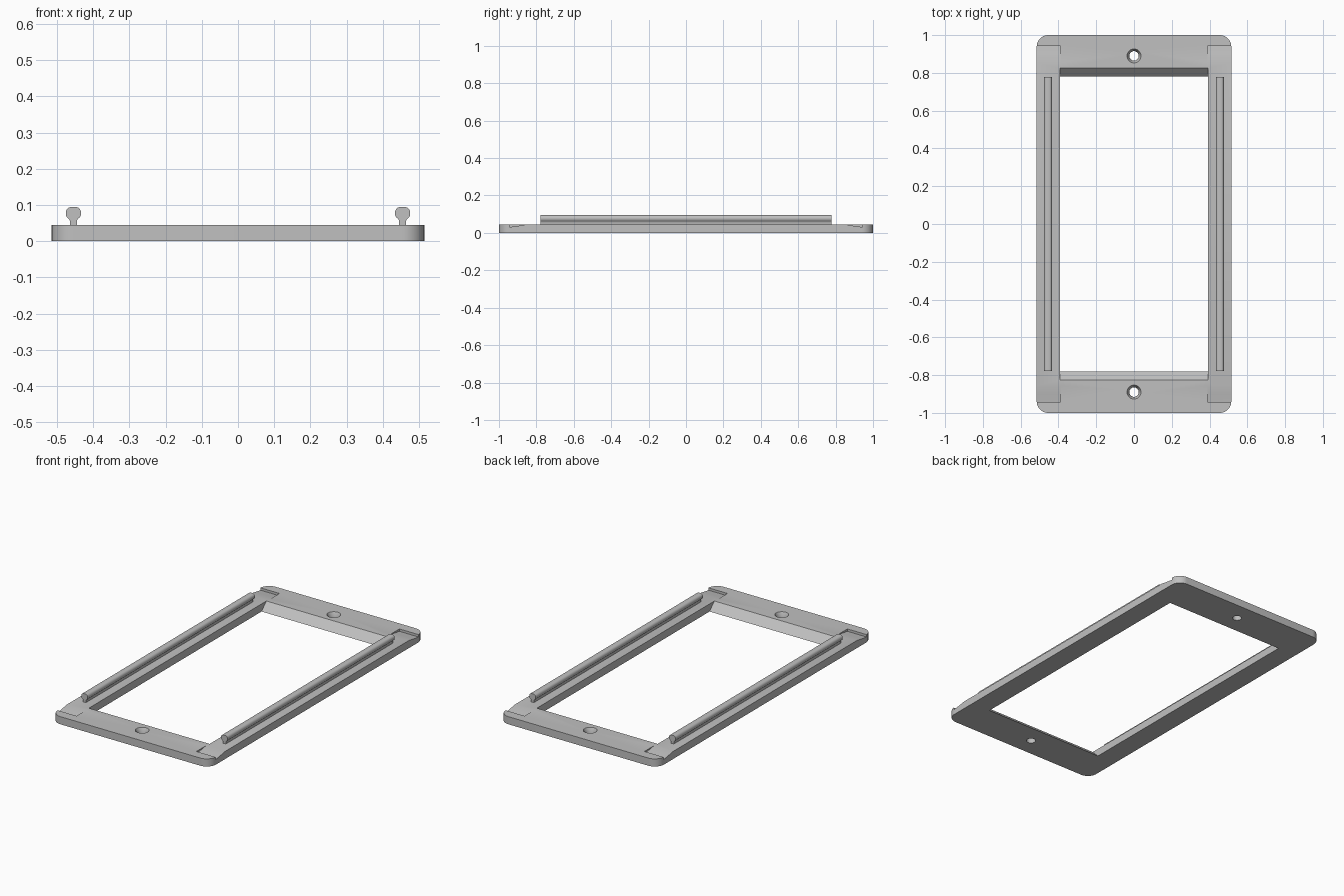
import bpy, bmesh, math
from mathutils import Vector

if "Cube" in bpy.data.objects:
    bpy.data.objects.remove(bpy.data.objects["Cube"])

grey = bpy.data.materials.new("light grey")
grey.diffuse_color = (0.53, 0.53, 0.53, 1)
grey.use_nodes = True
grey.node_tree.nodes["Principled BSDF"].inputs["Base Color"].default_value = grey.diffuse_color

T = 0.045            # plate thickness
HX, HY = 0.515, 1.0  # plate half sizes


def prism(name, ring, offset):
    """Solid made by sweeping a closed ring of 3D points along an offset."""
    bm = bmesh.new()
    face = bm.faces.new([bm.verts.new(p) for p in ring])
    new = bmesh.ops.extrude_face_region(bm, geom=[face])["geom"]
    bmesh.ops.translate(bm, vec=Vector(offset),
                        verts=[v for v in new if isinstance(v, bmesh.types.BMVert)])
    bmesh.ops.recalc_face_normals(bm, faces=bm.faces)
    mesh = bpy.data.meshes.new(name)
    bm.to_mesh(mesh)
    bm.free()
    mesh.materials.append(grey)
    obj = bpy.data.objects.new(name, mesh)
    bpy.context.collection.objects.link(obj)
    return obj


def activate(obj):
    bpy.ops.object.select_all(action='DESELECT')
    obj.select_set(True)
    bpy.context.view_layer.objects.active = obj


def cut(target, cutter):
    activate(target)
    mod = target.modifiers.new("cut", 'BOOLEAN')
    mod.operation = 'DIFFERENCE'
    mod.solver = 'EXACT'
    mod.object = cutter
    bpy.ops.object.modifier_apply(modifier=mod.name)
    bpy.data.objects.remove(cutter, do_unlink=True)


# Plate with rounded corners
R, N = 0.06, 10
outline = []
for i, (sx, sy) in enumerate([(1, 1), (-1, 1), (-1, -1), (1, -1)]):
    for k in range(N + 1):
        a = math.pi / 2 * (i + k / N)
        outline.append((sx * (HX - R) + R * math.cos(a),
                        sy * (HY - R) + R * math.sin(a), 0))
frame = prism("frame", outline, (0, 0, T))

# Window with sloping ends, wider at the top
slope, low, high = 0.045 / T, 0.78, 0.825
e = 0.02
window = [(-0.393, s * (y + slope * dz), z) for s, y, dz, z in
          [(-1, low, -e, -e), (1, low, -e, -e), (1, high, e, T + e), (-1, high, e, T + e)]]
cut(frame, prism("window_cutter", window, (0.786, 0, 0)))

for sy in (-1, 1):
    # Countersunk screw hole: bore, then cone
    for r1, r2, z1, z2 in [(0.025, 0.025, -0.02, T + 0.02),
                           (0.025, 0.049, 0.021, T + 0.024)]:
        bpy.ops.mesh.primitive_cone_add(vertices=32, radius1=r1, radius2=r2, depth=z2 - z1,
                                        location=(0, sy * 0.89, (z1 + z2) / 2))
        cut(frame, bpy.context.object)
    # Shallow ramped corner notches
    for x0 in (0.39, -0.59):
        ramp = [(x0, sy * y, z) for y, z in
                [(0.85, T + 0.001), (0.90, 0.037), (0.943, 0.031), (0.943, 0.08), (0.85, 0.08)]]
        cut(frame, prism("notch_cutter", ramp, (0.2, 0, 0)))

# Two snap rails with a rounded head on a narrow stem
half = [(0.0095, T - 0.005), (0.0095, 0.056), (0.012, 0.061), (0.0185, 0.067), (0.021, 0.073),
        (0.021, 0.081), (0.0185, 0.088), (0.013, 0.093), (0.007, 0.0945)]
profile = half + [(-x, z) for x, z in reversed(half)]
rails = [prism(side + "_rail", [(cx + x, -0.777, z) for x, z in profile], (0, 1.554, 0))
         for side, cx in (("left", -0.455), ("right", 0.455))]

for obj in [frame] + rails:
    activate(obj)
    bpy.ops.object.shade_smooth_by_angle(angle=math.radians(35))
